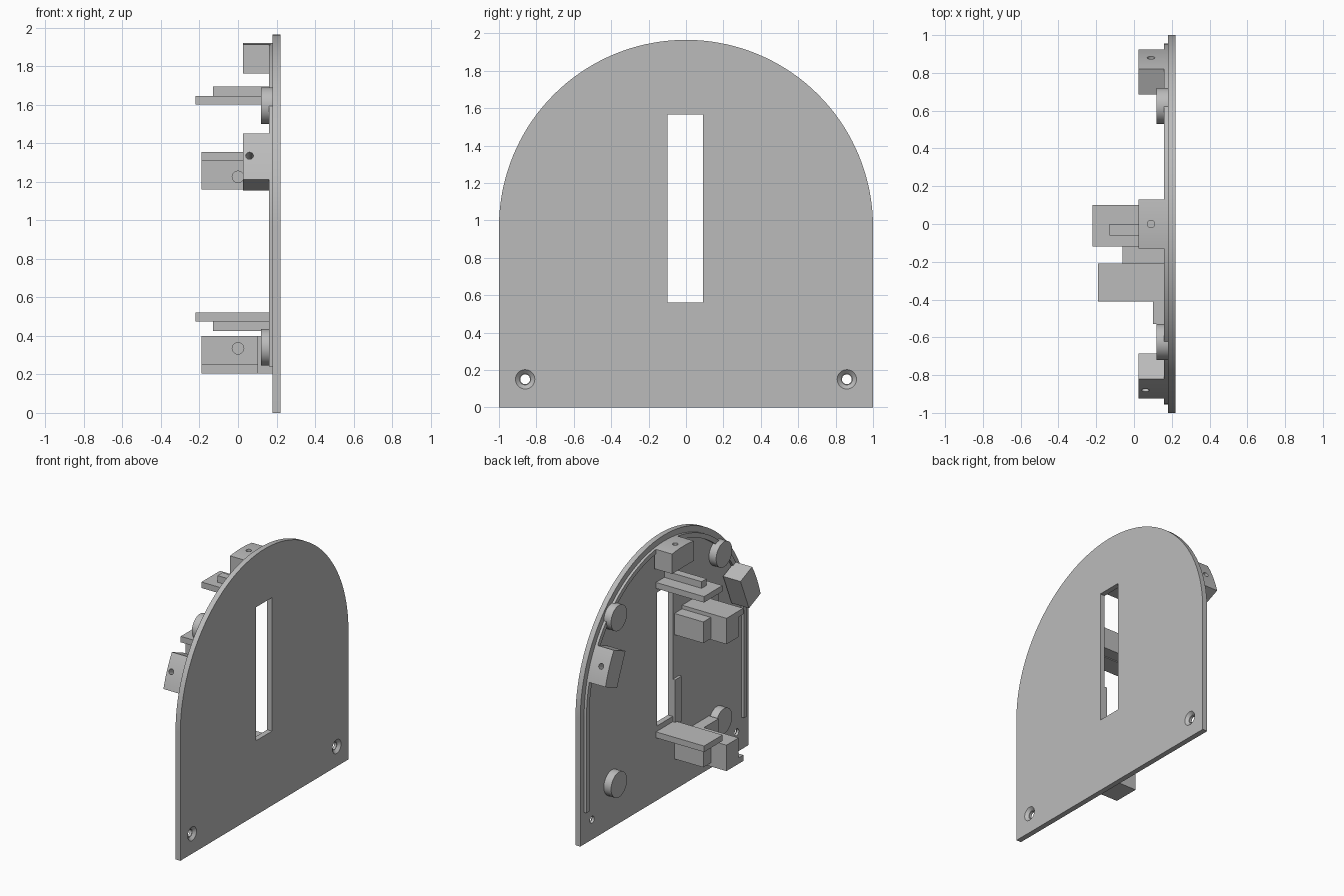
import bpy, bmesh
from math import sin, cos, pi, radians
from mathutils import Matrix, Vector

cube = bpy.data.objects.get("Cube")
if cube:
    bpy.data.objects.remove(cube, do_unlink=True)

grey = bpy.data.materials.new("light grey")
grey.use_nodes = True
COLOUR = (0.5, 0.5, 0.5, 1)
grey.diffuse_color = COLOUR
grey.node_tree.nodes["Principled BSDF"].inputs["Base Color"].default_value = COLOUR

ARCH_Z = 0.965      # centre height of the round top
BACK = 0.18         # inner face of the plate
EMBED = 0.19        # parts sink slightly into the plate


def finish(name, bm):
    bmesh.ops.recalc_face_normals(bm, faces=bm.faces)
    mesh = bpy.data.meshes.new(name)
    bm.to_mesh(mesh)
    bm.free()
    mesh.materials.append(grey)
    ob = bpy.data.objects.new(name, mesh)
    bpy.context.collection.objects.link(ob)
    return ob


def prism(name, outline, x0, x1):
    """Extrude a (y, z) outline along x."""
    bm = bmesh.new()
    face = bm.faces.new([bm.verts.new((x0, y, z)) for y, z in outline])
    new = bmesh.ops.extrude_face_region(bm, geom=[face])["geom"]
    verts = [v for v in new if isinstance(v, bmesh.types.BMVert)]
    bmesh.ops.translate(bm, verts=verts, vec=(x1 - x0, 0, 0))
    return finish(name, bm)


def box(name, x0, x1, y0, y1, z0, z1):
    return prism(name, [(y0, z0), (y1, z0), (y1, z1), (y0, z1)], x0, x1)


def rod(name, centre, axis, length, r0, r1=None, sides=32):
    bm = bmesh.new()
    turn = Vector(axis).to_track_quat('Z', 'Y').to_matrix().to_4x4()
    bmesh.ops.create_cone(bm, cap_ends=True, segments=sides, radius1=r0,
                          radius2=r0 if r1 is None else r1, depth=length,
                          matrix=Matrix.Translation(centre) @ turn)
    return finish(name, bm)


def cut(ob, *cutters):
    """Subtract the cutters, then discard them."""
    for c in cutters:
        mod = ob.modifiers.new("cut", 'BOOLEAN')
        mod.object, mod.solver = c, 'EXACT'
    graph = bpy.context.evaluated_depsgraph_get()
    mesh = bpy.data.meshes.new_from_object(ob.evaluated_get(graph))
    ob.modifiers.clear()
    ob.data = mesh
    for c in cutters:
        bpy.data.objects.remove(c, do_unlink=True)


def arc(r, start, end, steps):
    span = [start + (end - start) * i / steps for i in range(steps + 1)]
    return [(r * cos(a), ARCH_Z + r * sin(a)) for a in span]


def smooth(ob):
    bpy.ops.object.select_all(action='DESELECT')
    ob.select_set(True)
    bpy.context.view_layer.objects.active = ob
    bpy.ops.object.shade_smooth_by_angle(angle=radians(30))


# Face plate with slot and countersunk screw holes
plate = prism("face_plate", [(-1, 0), (1, 0)] + arc(1, 0, pi, 72), BACK, 0.22)
cutters = [box("slot_cutter", 0.1, 0.3, -0.1, 0.09, 0.56, 1.565)]
for y in (-0.86, 0.86):
    cutters.append(rod("hole_cutter", (0.2, y, 0.15), (1, 0, 0), 0.2, 0.026))
    cutters.append(rod("sink_cutter", (0.211, y, 0.15), (1, 0, 0), 0.022, 0.03, 0.054))
cut(plate, *cutters)
smooth(plate)

# Locating rim following the edge
outer, inner, foot = 0.955, 0.92, 0.24
rim = prism("rim", [(outer, foot)] + arc(outer, 0, pi, 64) + [(-outer, foot), (-inner, foot)]
            + arc(inner, pi, 0, 64) + [(inner, foot)], 0.16, EMBED)
smooth(rim)

# Ring bosses
for y in (-0.625, 0.625):
    for z in (0.34, 1.595):
        boss = rod("ring_boss", (0.155, y, z), (1, 0, 0), 0.07, 0.095, sides=40)
        cut(boss, rod("bore_cutter", (0.15, y, z), (1, 0, 0), 0.06, 0.064, sides=40))
        smooth(boss)

# Clip blocks spaced around the arch, each with a radial screw hole
for degrees, hole_x in ((22.8, 0.09), (90, 0.09), (157.2, 0.06)):
    a = radians(degrees)
    out, side = Vector((cos(a), sin(a))), Vector((-sin(a), cos(a)))
    base = Vector((0, ARCH_Z))
    inside = [tuple(base + out * 0.797 + side * s) for s in (0.13, -0.13)]
    half = 0.1365
    clip = prism("clip_block", arc(0.955, a - half, a + half, 8) + inside, 0.025, 0.17)
    p = base + out * 0.93
    cut(clip, rod("pilot_cutter", (hole_x, p.x, p.y), (0, out.x, out.y), 0.14, 0.02, sides=20))
    smooth(clip)

# Stepped shelves beyond each end of the slot
for label, z0, z1, s0, s1 in (("upper", 1.6, 1.645, 1.64, 1.695),
                              ("lower", 0.475, 0.52, 0.425, 0.48)):
    box(label + "_shelf", -0.22, EMBED, -0.12, 0.1, z0, z1)
    box(label + "_shelf_strip", -0.13, EMBED, -0.06, 0, s0, s1)

# Brackets beside the slot, mirrored in height
for label, mid, way in (("upper", 1.2575, 1), ("lower", 0.3025, -1)):
    def span(lo, hi):
        return sorted((mid + way * lo, mid + way * hi))
    z0, z1 = span(-0.0975, 0.0975)
    body = box(label + "_bracket", -0.19, EMBED, -0.355, -0.21, z0, z1)
    hole_z = mid - way * 0.0325
    cut(body, rod("pin_cutter", (0, -0.355, hole_z), (0, 1, 0), 0.16, 0.03))
    smooth(body)
    box(label + "_bracket_lip", -0.19, EMBED, -0.41, -0.35, *span(0.0525, 0.0975))
    box(label + "_bracket_step", -0.06, EMBED, -0.215, -0.12, *span(-0.09, 0.07))
    foot_part = box(label + "_bracket_foot", 0.1, EMBED, -0.53, -0.35, z0, z1)
    ring_z = 1.595 if way > 0 else 0.34
    cut(foot_part, rod("clear_cutter", (0.12, -0.625, ring_z), (1, 0, 0), 0.12, 0.095, sides=40))

# Thin guide strip beside the slot
box("guide_strip", 0.16, EMBED, -0.175, -0.1, 0.5, 0.84)
